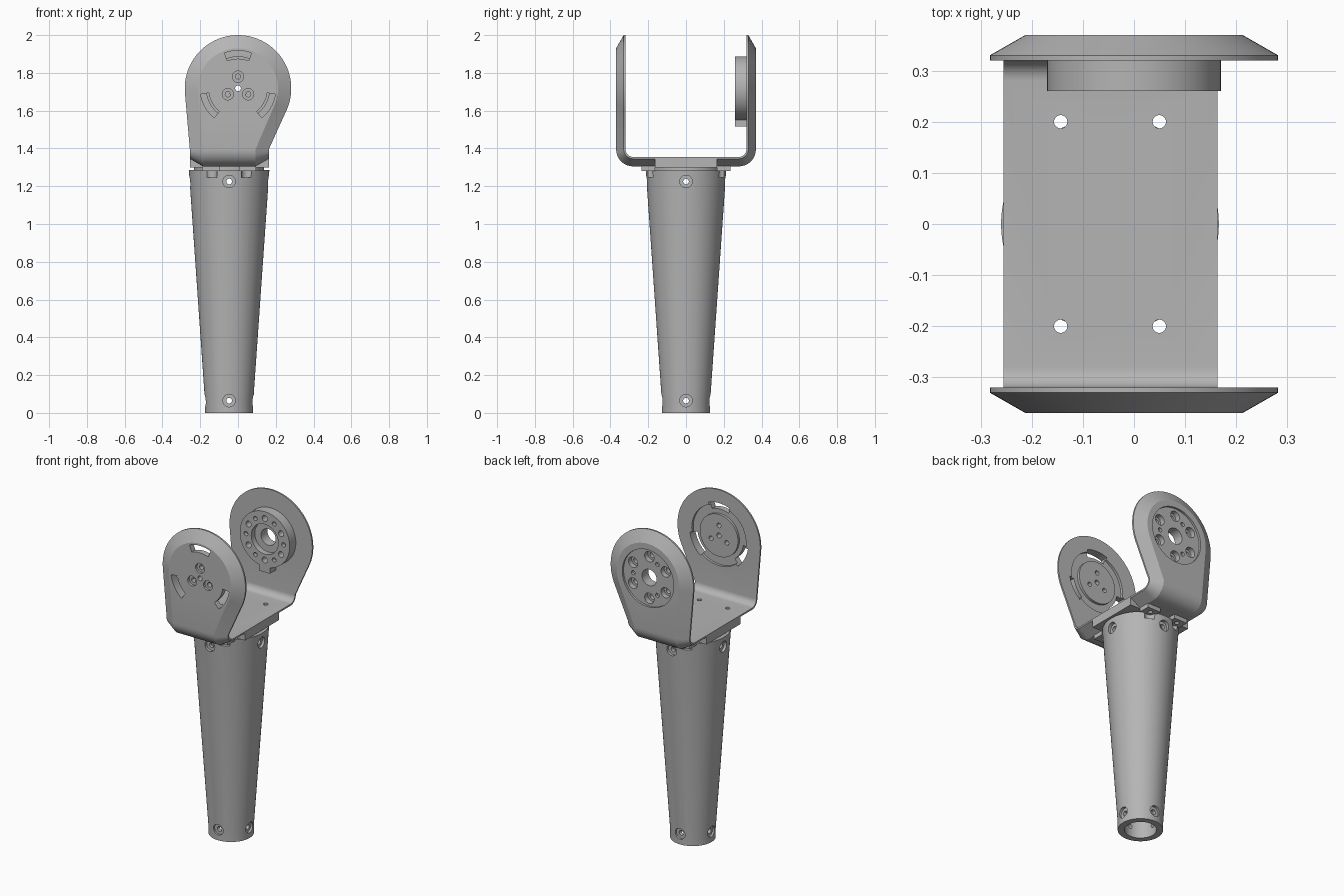
import bpy, bmesh
from math import sin, cos, pi, radians, sqrt
from mathutils import Vector

cube = bpy.data.objects.get("Cube")
if cube:
    bpy.data.objects.remove(cube)

grey = bpy.data.materials.new("metal grey")
grey.use_nodes = True
tone = (0.46, 0.46, 0.46, 1)
grey.diffuse_color = tone
grey.node_tree.nodes["Principled BSDF"].inputs["Base Color"].default_value = tone

AX = -0.047            # tube axis
CZ, R = 1.718, 0.282   # pivot height, arm radius


def finish(bm, name):
    bmesh.ops.remove_doubles(bm, verts=bm.verts, dist=0.0002)
    bmesh.ops.recalc_face_normals(bm, faces=bm.faces)
    mesh = bpy.data.meshes.new(name)
    bm.to_mesh(mesh)
    bm.free()
    mesh.materials.append(grey)
    ob = bpy.data.objects.new(name, mesh)
    bpy.context.collection.objects.link(ob)
    return ob


def cyl(name, p, q, r, n=32):
    p, q = Vector(p), Vector(q)
    bm = bmesh.new()
    bmesh.ops.create_cone(bm, cap_ends=True, segments=n, radius1=r, radius2=r, depth=(q - p).length)
    turn = (q - p).to_track_quat('Z', 'Y').to_matrix()
    bmesh.ops.rotate(bm, matrix=turn, verts=bm.verts)
    bmesh.ops.translate(bm, vec=(p + q) / 2, verts=bm.verts)
    return finish(bm, name)


def box(name, lo, hi):
    bm = bmesh.new()
    bmesh.ops.create_cube(bm, size=1)
    for v in bm.verts:
        v.co = [a + (c + 0.5) * (b - a) for a, b, c in zip(lo, hi, v.co)]
    return finish(bm, name)


def loft(name, rings, closed=False):
    """Skin a list of equal-length rings of points."""
    bm = bmesh.new()
    vs = [[bm.verts.new(p) for p in ring] for ring in rings]
    n = len(vs[0])
    pairs = list(zip(vs, vs[1:])) + ([(vs[-1], vs[0])] if closed else [])
    for a, b in pairs:
        for i in range(n):
            j = (i + 1) % n
            bm.faces.new((a[i], a[j], b[j], b[i]))
    if not closed:
        bm.faces.new(vs[0])
        bm.faces.new(vs[-1])
    return finish(bm, name)


def cut(targets, cutters):
    for c in cutters:
        for t in targets:
            m = t.modifiers.new("cut", 'BOOLEAN')
            m.operation, m.solver, m.object = 'DIFFERENCE', 'EXACT', c
            bpy.context.view_layer.objects.active = t
            bpy.ops.object.modifier_apply(modifier=m.name)
        bpy.data.objects.remove(c)


def ycut(r, d, deg, y0, y1, n=24):
    """Drill along y at polar position (d, deg) around the pivot."""
    x, z = d * cos(radians(deg)), CZ + d * sin(radians(deg))
    return cyl("cutter", (x, y0, z), (x, y1, z), r, n)


# U-shaped bracket, lofted as chamfered cross-sections along its path
BEND, BASE_L, BASE_R, INSET = 1.395, -0.255, 0.163, 0.07


def edge(z, r, base, deg):
    """Half-outline x at height z: round head, then a straight flank."""
    a = radians(deg)
    zt, xt = CZ + r * sin(a), r * cos(a)
    side = 1 if base > 0 else -1
    if z >= zt:
        return side * sqrt(max(0, r * r - (z - CZ) ** 2))
    base -= side * (R - r)
    return xt + (base - xt) * min(1, (zt - z) / (zt - BEND))


def section(inner, rim, outer):
    """Six-point section from (y, z) points on the three surfaces."""
    pts = []
    for (y, z), r in ((inner, R), (rim, R), (outer, R - INSET)):
        pts.append(((edge(z, r, BASE_L, 184.8), y, z), (edge(z, r, BASE_R, -23), y, z)))
    (il, ir), (ml, mr), (ol, orr) = pts
    return [il, ir, mr, orr, ol, ml]


half = []
for k in range(33):
    a = radians(90 - k * 113 / 32)
    zi, zo = CZ + R * sin(a), CZ + (R - INSET) * sin(a)
    half.append(((-0.32, zi), (-0.33, zi), (-0.37, zo)))
for k in range(9):
    a = k * pi / 16
    half.append(tuple((-0.28 - q * cos(a), BEND - q * sin(a)) for q in (0.04, 0.05, 0.09)))
other = [tuple((-y, z) for y, z in s) for s in reversed(half)]
bracket = loft("bracket", [section(*s) for s in half + other])

# Block under the bracket, mounting pads and neck
block = box("bracket_block", (BASE_L, -0.165, 1.30), (BASE_R, 0.165, 1.35))
neck = cyl("neck", (AX, 0, 1.25), (AX, 0, 1.31), 0.185, 64)
pads, bolts = [], []
for sx in (-1, 1):
    for sy in (-1, 1):
        x, y = AX + sx * 0.0965, sy * 0.2
        bolts.append((x, y))
        pads.append(box("mounting_pad", (x - 0.045, y - 0.035, 1.28), (x + 0.045, y + 0.035, 1.325)))

# Tapered hollow tube
profile = [(0.127, 0), (0.127, 0.05), (0.213, 1.285), (0.17, 1.285), (0.17, 1.2), (0.09, 0.05), (0.09, 0)]
tube = loft("tapered_tube", [[(AX + r * cos(a), r * sin(a), z) for r, z in profile]
            for a in [2 * pi * k / 96 for k in range(96)]], closed=True)
tools = []
for z, seat in ((1.225, 0.19), (0.065, 0.113)):
    for dx, dy in ((1, 0), (-1, 0), (0, 1), (0, -1)):
        for r, d in ((0.015, 0.05), (0.033, seat)):
            tools.append(cyl("cutter", (AX + dx * d, dy * d, z), (AX + dx * 0.3, dy * 0.3, z), r))
cut([tube], tools)

# Bolt holes through the base, with clearance notches in the tube
cut([tube, neck], [cyl("cutter", (x, y, 1.245), (x, y, 1.32), 0.032) for x, y in bolts])
for (x, y), pad in zip(bolts, pads):
    cut([bracket, pad], [cyl("cutter", (x, y, 1.2), (x, y, 1.4), 0.013)])

# Front arm: inner recess with raised disc, slots and screw holes
cut([bracket], [ycut(0.185, 0, 0, -0.335, -0.3, 64)])
disc = cyl("inner_disc", (0, -0.345, CZ), (0, -0.32, CZ), 0.13, 64)
slots = []
for mid in (90, 210, 330):
    arc = [radians(mid - 21 + 3 * k) for k in range(15)]
    ring = [(r * cos(a), CZ + r * sin(a)) for r, s in ((0.2, arc), (0.157, arc[::-1])) for a in s]
    slots.append(loft("cutter", [[(x, y, z) for x, z in ring] for y in (-0.4, -0.28)]))
cut([bracket], slots)
holes = [ycut(0.015, 0, 0, -0.4, -0.28)]
for deg in (90, 210, 330):
    holes += [ycut(0.014, 0.062, deg, -0.4, -0.28), ycut(0.03, 0.062, deg, -0.4, -0.355)]
cut([bracket, disc], holes)

# Back arm: output boss with key, stepped bore and bolt circle
boss = cyl("output_boss", (0, 0.26, CZ), (0, 0.335, CZ), 0.17, 64)
key = box("boss_key", (-0.035, 0.26, 1.515), (0.035, 0.325, 1.56))
holes = [ycut(0.175, 0, 0, 0.357, 0.4, 64), ycut(0.05, 0, 0, 0.2, 0.4, 32), ycut(0.092, 0, 0, 0.2, 0.295, 48)]
for k in range(6):
    deg = 30 + 60 * k
    holes += [ycut(0.018, 0.128, deg, 0.2, 0.4), ycut(0.032, 0.128, deg, 0.325, 0.4),
              ycut(0.013, 0.128, deg + 30, 0.2, 0.285)]
holes += [ycut(0.013, 0.11, d, 0.34, 0.4) for d in (0, 120, 240)]
cut([bracket, boss], holes)

# Smooth shading with sharp edges kept
for ob in [bracket, block, neck, tube, disc, boss, key] + pads:
    bpy.ops.object.select_all(action='DESELECT')
    ob.select_set(True)
    bpy.context.view_layer.objects.active = ob
    bpy.ops.object.shade_smooth_by_angle(angle=radians(25))
